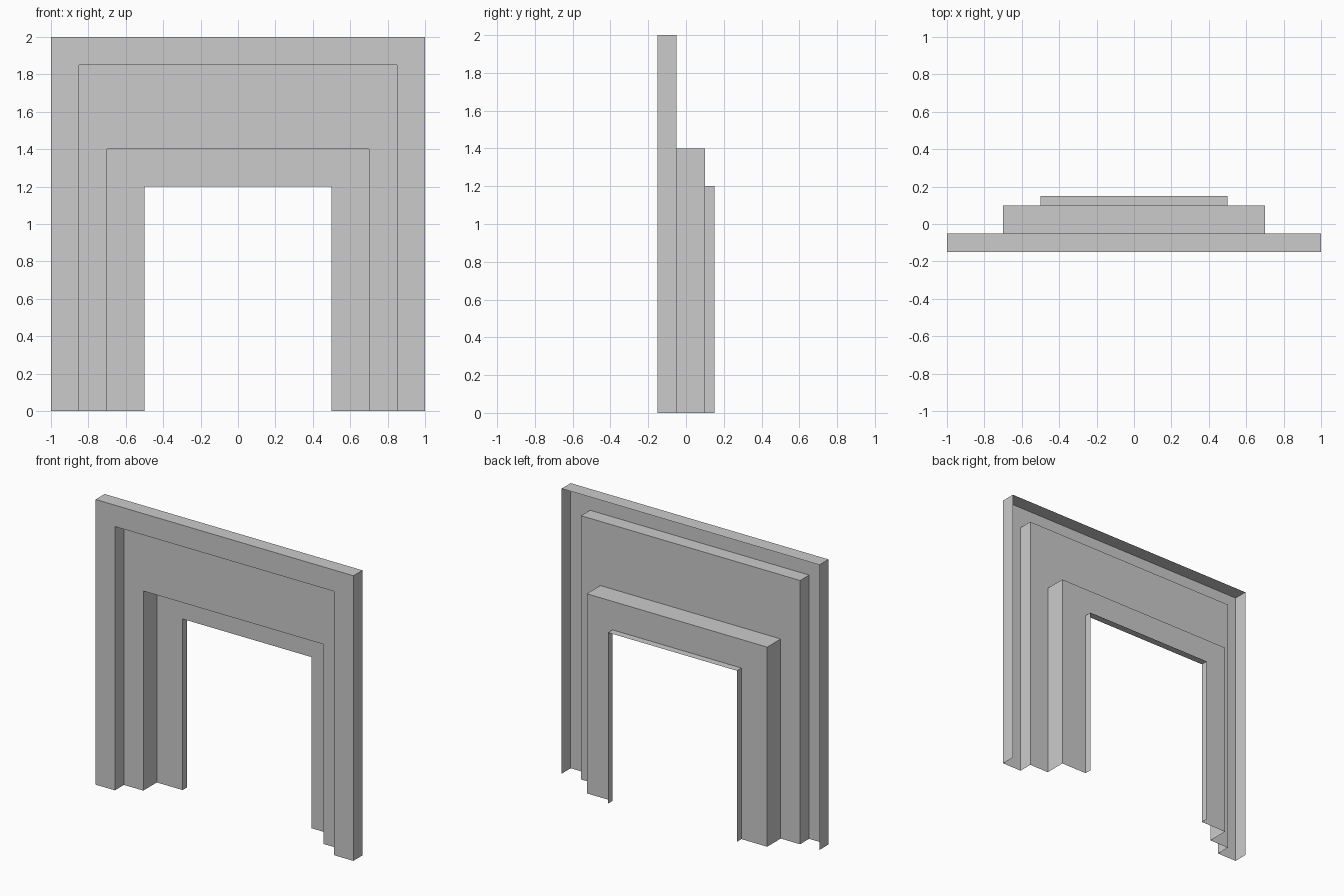
import bpy, bmesh

if "Cube" in bpy.data.objects:
    bpy.data.objects.remove(bpy.data.objects["Cube"])

# Stepped moulding profile, from the outer rear edge to the inner lip:
# (half width, height, depth)
PROFILE = [
    (1.00, 2.00, -0.05),
    (1.00, 2.00, -0.15),
    (0.85, 1.85, -0.15),
    (0.85, 1.85, -0.05),
    (0.70, 1.40, -0.05),
    (0.70, 1.40, 0.10),
    (0.50, 1.20, 0.10),
    (0.50, 1.20, 0.15),
]


def arch_row(bm, w, h, y):
    """One door-shaped line: left foot, left corner, right corner, right foot."""
    return [bm.verts.new(p) for p in ((-w, y, 0), (-w, y, h), (w, y, h), (w, y, 0))]


# Door frame: open thin shell bridging each profile row to the next
bm = bmesh.new()
rows = [arch_row(bm, *p) for p in PROFILE]
for a, b in zip(rows, rows[1:]):
    for i in range(3):
        bm.faces.new((a[i], b[i], b[i + 1], a[i + 1]))

# Make the front faces point towards -y
bm.normal_update()
front = next(f for f in bm.faces if abs(f.normal.y) > 0.9)
if front.normal.y > 0:
    bmesh.ops.reverse_faces(bm, faces=bm.faces[:])

mesh = bpy.data.meshes.new("door_frame")
bm.to_mesh(mesh)
bm.free()
bpy.context.collection.objects.link(bpy.data.objects.new("door_frame", mesh))
